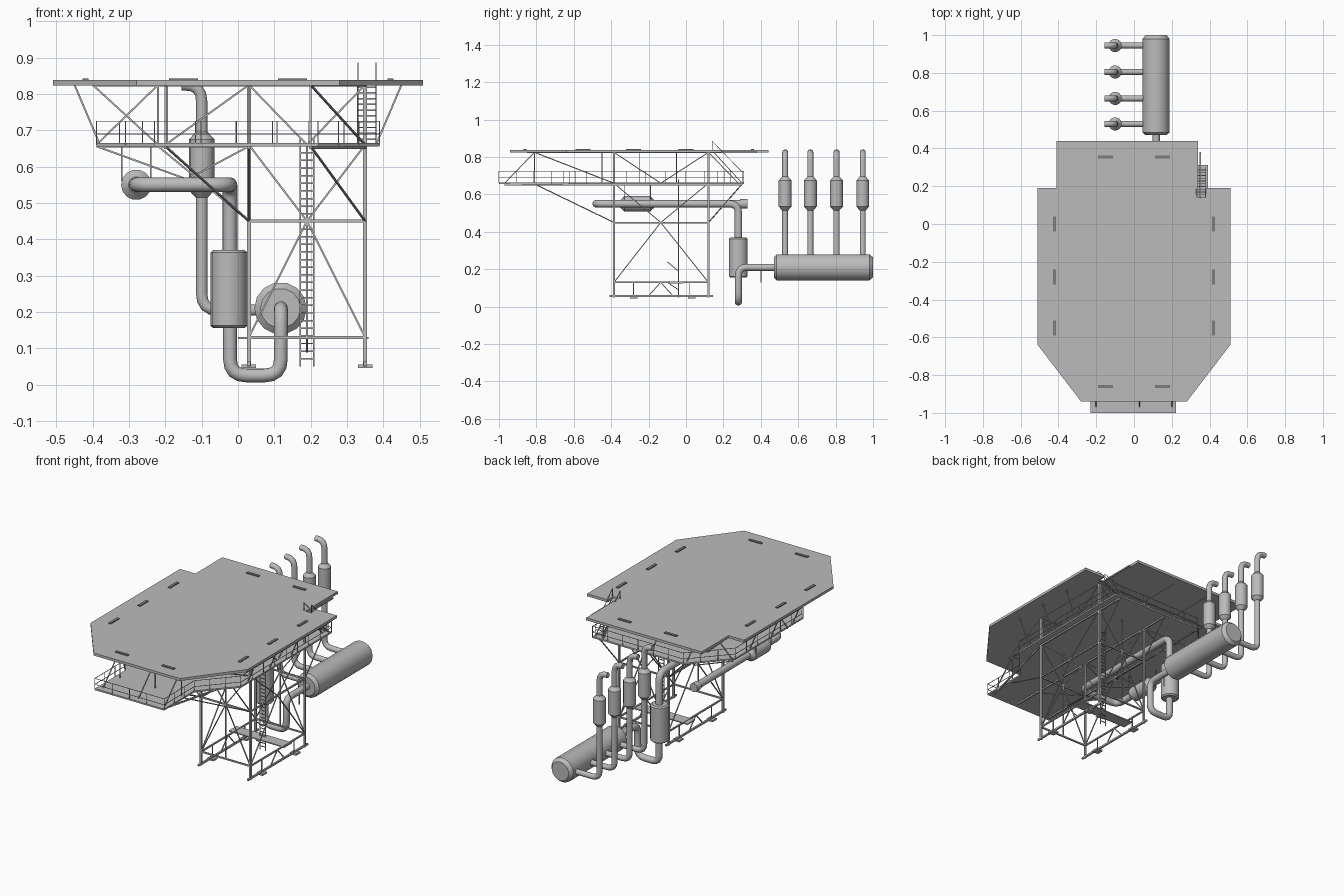
import bpy, bmesh, math
from mathutils import Vector, Matrix

if "Cube" in bpy.data.objects:
    bpy.data.objects.remove(bpy.data.objects["Cube"])


def material(name, value):
    m = bpy.data.materials.new(name)
    m.use_nodes = True
    m.diffuse_color = (value, value, value, 1)
    m.node_tree.nodes["Principled BSDF"].inputs["Base Color"].default_value = (value, value, value, 1)
    return m


GREY = material("steel grey", 0.5)
NET = material("light net grey", 0.55)
DARK = material("dark slot grey", 0.2)


def add_mesh(name, bm, mats):
    mesh = bpy.data.meshes.new(name)
    bm.to_mesh(mesh)
    bm.free()
    for m in mats:
        mesh.materials.append(m)
    ob = bpy.data.objects.new(name, mesh)
    bpy.context.collection.objects.link(ob)
    return ob


def frame(name, segments, w, h=None, mat=GREY):
    """Square bars along each pair of points, joined as one part."""
    bm = bmesh.new()
    for a, b in segments:
        a, b = Vector(a), Vector(b)
        d = b - a
        rot = d.to_track_quat('Z', 'Y').to_matrix().to_4x4()
        size = Matrix.Diagonal((h or w, w, d.length, 1))
        bmesh.ops.create_cube(bm, size=1, matrix=Matrix.Translation((a + b) / 2) @ rot @ size)
    return add_mesh(name, bm, [mat])


def boxes(name, items, mat=GREY):
    bm = bmesh.new()
    for centre, size in items:
        bmesh.ops.create_cube(bm, size=1, matrix=Matrix.Translation(centre) @ Matrix.Diagonal((*size, 1)))
    return add_mesh(name, bm, [mat])


def fillet(points, r, steps=4):
    pts = [Vector(p) for p in points]
    out = [pts[0]]
    for a, b, c in zip(pts, pts[1:], pts[2:]):
        p, q = b + (a - b).normalized() * r, b + (c - b).normalized() * r
        for i in range(steps + 1):
            t = i / steps
            out.append(p * (1 - t) ** 2 + b * 2 * t * (1 - t) + q * t * t)
    return out + [pts[-1]]


def tube(name, points, radii):
    """Round tube through points; radii is one number or one per point."""
    if not isinstance(radii, (list, tuple)):
        radii = [radii] * len(points)
    cu = bpy.data.curves.new(name, 'CURVE')
    cu.dimensions = '3D'
    cu.bevel_depth = 1
    cu.bevel_resolution = 5
    cu.use_fill_caps = True
    sp = cu.splines.new('POLY')
    sp.points.add(len(points) - 1)
    for p, co, r in zip(sp.points, points, radii):
        p.co = (*co, 1)
        p.radius = r
    cu.materials.append(GREY)
    ob = bpy.data.objects.new(name, cu)
    bpy.context.collection.objects.link(ob)
    bpy.ops.object.select_all(action='DESELECT')
    ob.select_set(True)
    bpy.context.view_layer.objects.active = ob
    bpy.ops.object.convert(target='MESH')
    bpy.ops.object.shade_smooth_by_angle(angle=math.radians(35))


def silencer(name, a, b, r, neck, taper):
    a, b = Vector(a), Vector(b)
    d = (b - a).normalized() * taper
    tube(name, [a, a + d, b - d, b], [neck, r, r, neck])


# Flight deck: flat slab with a sloping net border
outline = [(-.41, .44), (-.41, .19), (-.51, .19), (-.51, -.64), (-.28, -.94), (.28, -.94),
           (.51, -.64), (.51, .19), (.375, .19), (.375, .14), (.34, .14), (.34, .44)]
bm = bmesh.new()
for z, inner, flip in ((.84, .838, False), (.835, .823, True)):
    f = bm.faces.new([bm.verts.new((x, y, z)) for x, y in outline])
    if flip:
        f.normal_flip()
    f.normal_update()
    ring = bmesh.ops.inset_region(bm, faces=[f], thickness=.06, use_even_offset=True)
    for g in ring['faces']:
        g.material_index = 1
    for v in f.verts:
        v.co.z = inner
bmesh.ops.bridge_loops(bm, edges=[e for e in bm.edges if e.is_boundary])
bmesh.ops.recalc_face_normals(bm, faces=bm.faces)
add_mesh("flight_deck", bm, [GREY, NET])

# Edge light slots
slots = [((sx * .15, y, .84), (.08, .016, .006)) for sx in (-1, 1) for y in (.355, -.86)]
slots += [((sx * .42, y, .84), (.016, .08, .006)) for sx in (-1, 1) for y in (0, -.28, -.55)]
boxes("deck_slots", slots, DARK)

# Lower walkway deck
walk = [(-.23, -1), (.22, -1), (.22, -.72), (.39, -.53), (.39, .31), (-.2, .31),
        (-.39, .1), (-.39, -.53), (-.23, -.72)]
bm = bmesh.new()
f = bm.faces.new([bm.verts.new((x, y, .656)) for x, y in walk])
top = bmesh.ops.extrude_face_region(bm, geom=[f])
bmesh.ops.translate(bm, vec=(0, 0, .009), verts=[v for v in top['geom'] if isinstance(v, bmesh.types.BMVert)])
bmesh.ops.recalc_face_normals(bm, faces=bm.faces)
add_mesh("walkway_deck", bm, [GREY])

# Handrails around the walkway
rails = []
for a, b in zip(walk, walk[1:] + walk[:1]):
    a, b = Vector((*a, .66)), Vector((*b, .66))
    n = max(1, round((b - a).length / .1))
    for h in (.03, .065):
        rails.append((a + Vector((0, 0, h)), b + Vector((0, 0, h))))
    for i in range(n):
        p = a.lerp(b, i / n)
        rails.append((p, p + Vector((0, 0, .065))))
frame("handrails", rails, .0025)

# Tower legs, feet and ground beams
X, Y = (.03, .35), (-.385, .12)
XM, YM = .19, -.135
frame("tower_legs", [((x, y, .05), (x, y, .83)) for x in X for y in Y], .011)
boxes("feet", [((x, y, .05), (.04, .04, .01)) for x in X for y in (-.28, .03)])
frame("ground_beams", [((x, -.41, .058), (x, .145, .058)) for x in X], .01)

# Tower beams and crossed bracing, on each of the four sides
beams, braces = [], []
sides = [(lambda u, z, y=y: (u, y, z), X[0], XM, X[1]) for y in Y]
sides += [(lambda u, z, x=x: (x, u, z), Y[0], YM, Y[1]) for x in X]
for P, lo, mid, hi in sides:
    for z in (.13, .45, .66, .825):
        beams.append((P(lo, z), P(hi, z)))
    for u in (lo, hi):
        braces += [(P(u, .13), P(mid, .45)), (P(u, .66), P(mid, .45)), (P(u, .825), P(mid, .66))]
for y in Y:
    braces.append(((XM, y, .13), (XM, y, .66)))
for x in X:
    for y in (-.28, .02):
        braces.append(((x, y, .058), (x, y, .13)))
    for y in (-.2, -.07):
        braces.append(((x, YM, .13), (x, y, .058)))

# Side cantilever towards the right
for y in Y:
    beams += [((-.39, y, .656), (.03, y, .656)), ((-.4, y, .825), (.03, y, .825))]
    braces += [((-.22, y, .66), (-.22, y, .825)), ((-.195, y, .66), (-.195, y, .825)),
               ((-.4, y, .825), (-.22, y, .66)), ((-.22, y, .825), (-.39, y, .66)),
               ((-.2, y, .66), (.03, y, .825)), ((-.22, y, .656), (.03, y, .45)),
               ((-.39, y, .656), (-.14, y, .565)), ((.03, y, .656), (-.14, y, .565))]

# Front and rear cantilevers
for x in (-.2, *X):
    xf = min(x, .2)
    beams += [((xf, -.97, .652), (x, -.385, .652)), ((x, -.385, .652), (x, .3, .652)),
              ((xf, -.85, .825), (x, -.385, .825)), ((x, -.385, .825), (x, .38, .825))]
    braces += [((xf, -.81, .66), (xf, -.81, .825)), ((xf, -.81, .825), (x, -.385, .66)),
               ((xf, -.81, .825), (xf, -.97, .66)), ((x, .12, .825), (x, .28, .66))]
    foot = max(x, .03)
    braces += [((xf, -.81, .656), (foot, -.385, .45)), ((x, .3, .656), (foot, .12, .45))]
    if x < 0:
        for u, v in ((-.385, YM), (.12, YM)):
            braces.append(((x, u, .825), (x, v, .66)))
beams.append(((-.2, -.81, .825), (.2, -.81, .825)))
for s in (-1, 1):
    for y in (-.45, -.25, -.05):
        braces.append(((s * .38, y, .66), (s * .45, y, .825)))
frame("tower_beams", beams, .008)
frame("tower_braces", braces, .005)

# Access ladder, its landing plank and the stair to the flight deck
boxes("landing_plank", [((.18, -.05, .128), (.36, .07, .006))])


def ladder(name, base, top, across, count):
    base, top, across = Vector(base), Vector(top), Vector(across)
    parts = [(base - across, top - across), (base + across, top + across)]
    for i in range(1, count):
        p = base.lerp(top, i / count)
        parts.append((p - across, p + across))
    frame(name, parts, .004)


ladder("tower_ladder", (.19, -.04, .05), (.19, -.04, .68), (.018, 0, 0), 30)
ladder("deck_stair", (.355, .3, .66), (.355, .14, .835), (.025, 0, 0), 11)
frame("stair_rails", [p for x in (.33, .38) for p in (
    ((x, .14, .835), (x, .14, .885)), ((x, .14, .885), (x, .3, .72)), ((x, .3, .72), (x, .3, .66)))], .003)
frame("plank_stay", [((.19, -.1, .24), (.19, -.04, .19)), ((.19, -.1, .13), (.19, -.04, .09))], .005)

# Main exhaust line
tube("main_pipe", fillet([(-.022, .28, .3), (-.022, .28, .55), (-.022, -.48, .55), (-.28, -.48, .55),
                          (-.28, .3, .55)], .05), .02)
silencer("vertical_silencer", (-.025, .28, .155), (-.025, .28, .37), .051, .043, .007)
silencer("horizontal_silencer", (-.28, -.35, .55), (-.28, -.17, .55), .042, .022, .02)
tube("pipe_outlet", [(-.28, .29, .55), (-.28, .33, .55)], .025)
tube("return_pipe", fillet([(-.022, .28, .2), (-.022, .28, .025), (.118, .28, .025),
                            (.118, .28, .21), (.118, .5, .21)], .045), .019)
tube("tank", [(.117, y, .21) for y in (.47, .485, .98, 1)], [.055, .072, .072, .055])
frame("silencer_hangers", [((x, y, .56), (x, y, .656)) for x in (-.32, -.24) for y in (-.33, -.19)], .004)
frame("pipe_stay", [((.118, .4, .13), (.118, .4, .21))], .005)

# Row of four exhaust stacks
for i, y in enumerate((.53, .665, .805, .945)):
    tube(f"stack_pipe_{i + 1}", fillet([(.08, y, .205), (-.1, y, .205), (-.1, y, .825), (-.155, y, .825)], .045), .016)
    silencer(f"stack_silencer_{i + 1}", (-.1, y, .515), (-.1, y, .695), .035, .017, .02)
